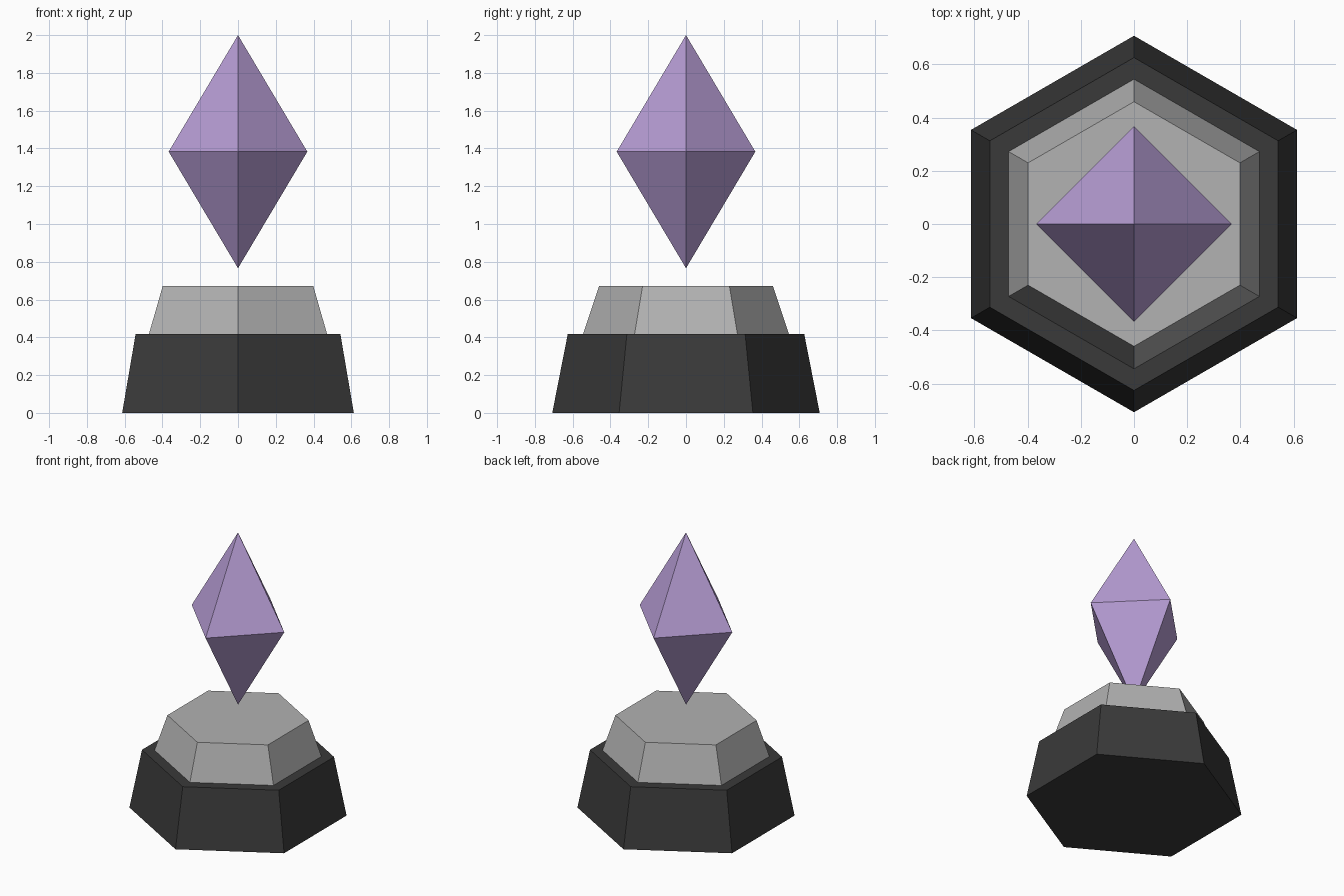
import bpy, bmesh
from math import sin, cos, tau

cube = bpy.data.objects.get("Cube")
if cube:
    bpy.data.objects.remove(cube, do_unlink=True)


def material(name, rgb):
    mat = bpy.data.materials.new(name)
    mat.use_nodes = True
    mat.diffuse_color = (*rgb, 1)
    mat.node_tree.nodes["Principled BSDF"].inputs["Base Color"].default_value = (*rgb, 1)
    return mat


def lathe(name, sides, profile, mat):
    """Flat-sided solid from (radius, height) rings; radius 0 makes a point."""
    bm = bmesh.new()
    rings = []
    for r, z in profile:
        count = sides if r > 0 else 1
        rings.append([bm.verts.new((r * sin(tau * i / sides), r * cos(tau * i / sides), z))
                      for i in range(count)])
    for low, high in zip(rings, rings[1:]):
        for i in range(sides):
            j = (i + 1) % sides
            corners = [low[i % len(low)], low[j % len(low)],
                       high[j % len(high)], high[i % len(high)]]
            bm.faces.new(list(dict.fromkeys(corners)))
    for ring in (rings[0], rings[-1]):
        if len(ring) > 1:
            bm.faces.new(ring)
    bmesh.ops.recalc_face_normals(bm, faces=bm.faces)
    mesh = bpy.data.meshes.new(name)
    bm.to_mesh(mesh)
    bm.free()
    mesh.materials.append(mat)
    obj = bpy.data.objects.new(name, mesh)
    bpy.context.collection.objects.link(obj)
    return obj


charcoal = material("charcoal", (0.042, 0.042, 0.042))
stone = material("light stone", (0.445, 0.445, 0.445))
violet = material("violet crystal", (0.479, 0.342, 0.672))

# Hexagonal plinth, with the upper step sunk slightly into it
lathe("base", 6, [(0.708, 0), (0.626, 0.417)], charcoal)
lathe("upper_step", 6, [(0.552, 0.395), (0.46, 0.672)], stone)

# Floating octahedral crystal
lathe("crystal", 4, [(0, 0.766), (0.367, 1.383), (0, 2)], violet)
